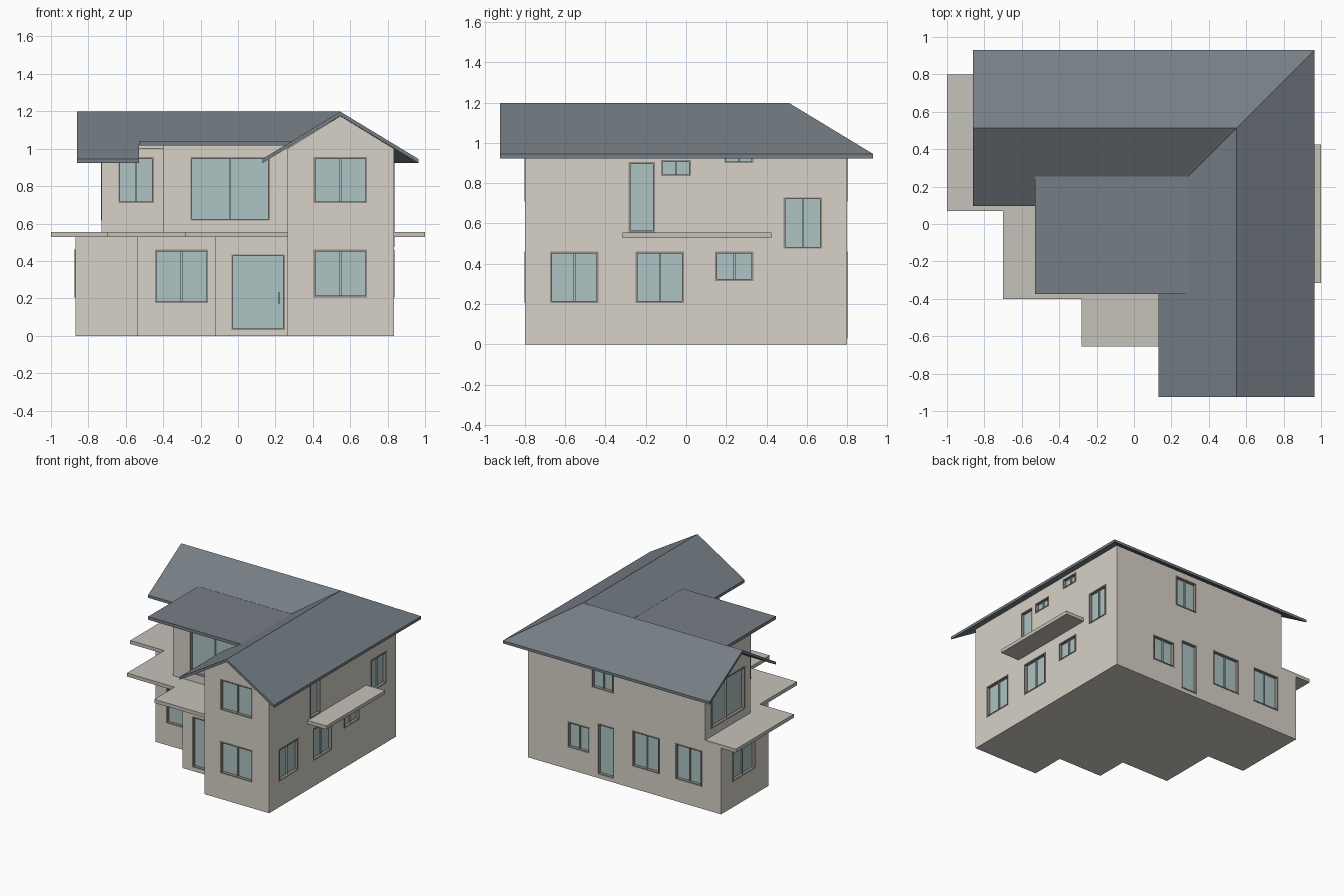
import bpy, bmesh
from mathutils import Vector, Matrix

if "Cube" in bpy.data.objects:
    bpy.data.objects.remove(bpy.data.objects["Cube"])


def material(name, rgb):
    m = bpy.data.materials.new(name)
    m.diffuse_color = (*rgb, 1)
    m.use_nodes = True
    m.node_tree.nodes["Principled BSDF"].inputs["Base Color"].default_value = m.diffuse_color
    return m


WALL = material("plaster", (0.68, 0.64, 0.57))
SLAB = material("concrete", (0.56, 0.54, 0.48))
ROOF = material("slate", (0.18, 0.21, 0.235))
GLASS = material("glass", (0.42, 0.55, 0.54))
FRAME = material("frame", (0.30, 0.27, 0.25))


def finish(name, bm, mat):
    bmesh.ops.recalc_face_normals(bm, faces=bm.faces)
    me = bpy.data.meshes.new(name)
    bm.to_mesh(me)
    bm.free()
    ob = bpy.data.objects.new(name, me)
    bpy.context.collection.objects.link(ob)
    if mat:
        me.materials.append(mat)
    return ob


def add_box(bm, a, b):
    a, b = Vector(a), Vector(b)
    size = [abs(q - p) for p, q in zip(a, b)]
    bmesh.ops.create_cube(bm, size=1, matrix=Matrix.Translation((a + b) / 2) @ Matrix.Diagonal((*size, 1)))


def prism(name, pts, axis, lo, hi, mat):
    """Extrude a 2D outline along an axis from lo to hi."""
    place = {'x': lambda u, v: (lo, u, v), 'y': lambda u, v: (u, lo, v), 'z': lambda u, v: (u, v, lo)}[axis]
    bm = bmesh.new()
    face = bm.faces.new([bm.verts.new(place(u, v)) for u, v in pts])
    ext = bmesh.ops.extrude_face_region(bm, geom=[face])['geom']
    vec = Vector([(hi - lo) * (axis == c) for c in 'xyz'])
    bmesh.ops.translate(bm, vec=vec, verts=[g for g in ext if isinstance(g, bmesh.types.BMVert)])
    return finish(name, bm, mat)


def rect(x0, x1, y0, y1):
    return [(x0, y0), (x1, y0), (x1, y1), (x0, y1)]


# Wall bodies: stepped ground floor, L-shaped upper floor, middle bay
ground = prism("ground_floor_walls", [(-.87, .8), (-.87, .2), (-.54, .2), (-.54, -.27), (-.12, -.27),
               (-.12, -.525), (.265, -.525), (.265, -.8), (.835, -.8), (.835, .8)], 'z', 0, .54, WALL)
upper = prism("upper_floor_walls", [(-.73, .8), (-.73, .23), (.265, .23), (.265, -.8),
              (.835, -.8), (.835, .8)], 'z', .54, 1.0, WALL)
bay = prism("middle_bay_walls", rect(-.40, .27, -.245, .25), 'z', .54, 1.02, WALL)

# Gable triangles under the roof
prism("left_gable", [(.23, 1.0), (.8, 1.0), (.5125, 1.175)], 'x', -.73, .5, WALL)
prism("front_gable", [(.265, 1.0), (.835, 1.0), (.5475, 1.175)], 'y', -.8, .45, WALL)

# Canopy slab that follows the stepped front, and side balcony
prism("terrace_slab", [(-1, .8), (-1, .07), (-.70, .07), (-.70, -.40), (-.28, -.40), (-.28, -.655),
      (.28, -.655), (.28, .3), (-.72, .3), (-.72, .8)], 'z', .527, .555, SLAB)
prism("side_balcony", rect(.82, 1.0, -.315, .425), 'z', .527, .555, SLAB)

# L-shaped roof: four planar slopes, then thickened downward
RX, RY, RZ, K = .5475, .5125, 1.198, .606
slopes = [
    ([(-.86, RY), (RX, RY), (.965, .93), (-.86, .93)], lambda x, y: y - RY),
    ([(-.86, .095), (-.53, .095), (-.53, .255), (.29, .255), (RX, RY), (-.86, RY)], lambda x, y: RY - y),
    ([(RX, -.925), (.965, -.925), (.965, .93), (RX, RY)], lambda x, y: x - RX),
    ([(.13, -.925), (RX, -.925), (RX, RY), (.29, .255), (.29, -.375), (.13, -.375)], lambda x, y: RX - x),
]
bm = bmesh.new()
for pts, drop in slopes:
    bm.faces.new([bm.verts.new((x, y, RZ - K * drop(x, y))) for x, y in pts])
bmesh.ops.remove_doubles(bm, verts=bm.verts, dist=.002)
ext = bmesh.ops.extrude_face_region(bm, geom=bm.faces[:], use_keep_orig=True)['geom']
bmesh.ops.translate(bm, vec=(0, 0, -.022), verts=[g for g in ext if isinstance(g, bmesh.types.BMVert)])
finish("pitched_roof", bm, ROOF)
prism("flat_roof", rect(-.53, .292, -.375, .257), 'z', 1.016, 1.041, ROOF)

# Openings: side, wall position, u range, z range
openings = [
    ("front", -.8, .405, .69, .205, .46), ("front", -.8, .405, .69, .71, .955),
    ("front", -.245, -.255, .17, .615, .955), ("front", .23, -.64, -.45, .71, .955),
    ("front", -.27, -.445, -.16, .175, .46), ("front", -.525, -.035, .25, .03, .435),
    ("right", .835, -.675, -.435, .205, .46), ("right", .835, -.25, -.01, .205, .46),
    ("right", .835, .145, .335, .315, .46), ("right", .835, -.285, -.155, .556, .905),
    ("right", .835, -.125, .025, .835, .915), ("right", .835, .19, .335, .90, .98),
    ("right", .835, .485, .675, .475, .73),
    ("back", .8, .29, .485, .175, .38), ("back", .8, .075, .22, .03, .435),
    ("back", .8, -.325, -.085, .175, .46), ("back", .8, -.70, -.465, .175, .46),
    ("back", .8, .08, .27, .71, .955),
    ("left", -.87, .37, .655, .205, .46), ("left", -.73, .30, .725, .615, .955),
]


def at(side, w, u, d, z):
    """Point on a wall: u along it, d outward from it."""
    return {"front": (u, w - d, z), "back": (u, w + d, z),
            "right": (w + d, u, z), "left": (w - d, u, z)}[side]


cut = bmesh.new()
for i, (side, w, u0, u1, z0, z1) in enumerate(openings):
    kind = "door" if z0 < .1 or z0 == .556 else "window"
    tag = f"{side}_{kind}_{i + 1}"

    def block(bm, a0, a1, d0, d1, b0, b1):
        add_box(bm, at(side, w, a0, d0, b0), at(side, w, a1, d1, b1))

    block(cut, u0, u1, -.03, .02, z0, z1)
    # Frame around the recess
    t = .009
    fr = bmesh.new()
    block(fr, u0, u0 + t, -.03, .003, z0, z1)
    block(fr, u1 - t, u1, -.03, .003, z0, z1)
    block(fr, u0 + t, u1 - t, -.03, .003, z0, z0 + t)
    block(fr, u0 + t, u1 - t, -.03, .003, z1 - t, z1)
    finish(tag + "_frame", fr, FRAME)
    # Pane with a slim centre bar on the wider windows
    gl = bmesh.new()
    block(gl, u0 + t, u1 - t, -.03, -.022, z0 + t, z1 - t)
    if kind == "window":
        m = (u0 + u1) / 2
        block(gl, m - .005, m + .005, -.022, -.012, z0 + t, z1 - t)
    finish(tag + "_pane", gl, GLASS)

# Front door handle
bm = bmesh.new()
add_box(bm, (.217, -.505, .17), (.222, -.518, .235))
finish("door_handle", bm, FRAME)

# Cut the recesses into the walls
cutter = finish("recess_cutter", cut, None)
cutter.hide_render = True
for ob in (ground, upper, bay):
    mod = ob.modifiers.new("recesses", 'BOOLEAN')
    mod.object = cutter
    mod.operation = 'DIFFERENCE'
    mod.solver = 'EXACT'
    bpy.context.view_layer.objects.active = ob
    bpy.ops.object.modifier_apply(modifier=mod.name)
bpy.data.objects.remove(cutter)
